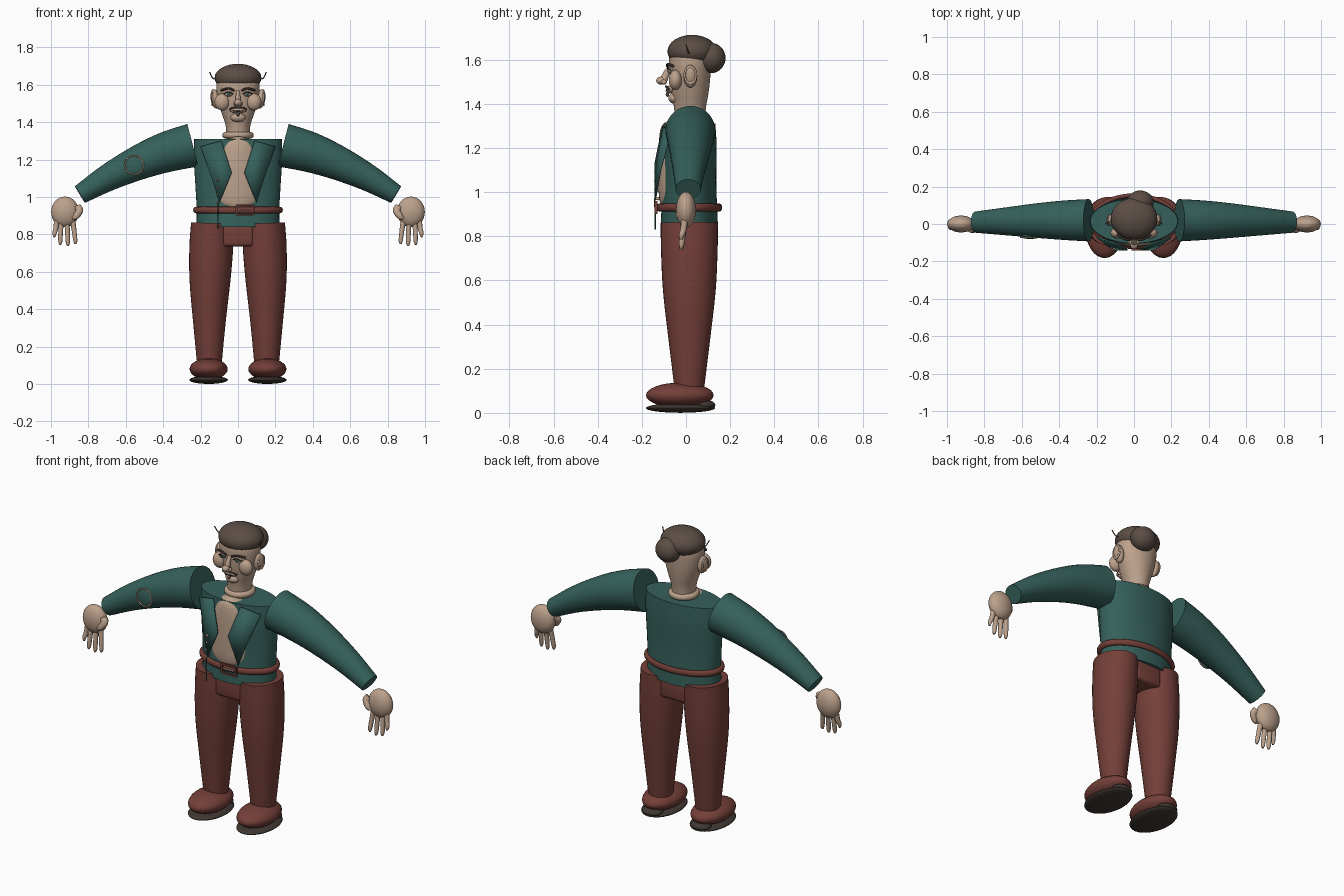
import bpy, bmesh, math
from mathutils import Vector, Matrix

if "Cube" in bpy.data.objects:
    bpy.data.objects.remove(bpy.data.objects["Cube"])


def material(name, rgb):
    m = bpy.data.materials.new(name)
    m.diffuse_color = (*rgb, 1)
    m.use_nodes = True
    m.node_tree.nodes["Principled BSDF"].inputs["Base Color"].default_value = m.diffuse_color
    return m


TEAL = material("teal cloth", (0.036, 0.118, 0.104))
SKIN = material("skin", (0.50, 0.355, 0.26))
MAROON = material("maroon leather", (0.175, 0.05, 0.04))
HAIR = material("brown hair", (0.105, 0.075, 0.06))
DARK = material("dark sole", (0.05, 0.038, 0.032))


def finish(name, bm, mat, angle=40):
    me = bpy.data.meshes.new(name)
    bmesh.ops.recalc_face_normals(bm, faces=bm.faces[:])
    bm.to_mesh(me)
    bm.free()
    me.materials.append(mat)
    ob = bpy.data.objects.new(name, me)
    bpy.context.collection.objects.link(ob)
    bpy.ops.object.select_all(action='DESELECT')
    ob.select_set(True)
    bpy.context.view_layer.objects.active = ob
    bpy.ops.object.shade_smooth_by_angle(angle=math.radians(angle))
    return ob


def ellipsoid(name, c, r, mat, tilt=0, seg=32):
    bm = bmesh.new()
    mx = Matrix.Translation(c) @ Matrix.Rotation(tilt, 4, 'Y') @ Matrix.Diagonal((*r, 1))
    bmesh.ops.create_uvsphere(bm, u_segments=seg, v_segments=seg // 2, radius=1, matrix=mx)
    return finish(name, bm, mat)


def loft(name, keys, mat, seg=36, steps=6):
    """Smooth capped tube through keys (x, y, z, side radius, depth radius)."""
    k = [Vector(p) for p in keys]
    k = [2 * k[0] - k[1]] + k + [2 * k[-1] - k[-2]]
    pts = []
    for i in range(1, len(k) - 2):
        a, b, c, d = k[i - 1:i + 3]
        for j in range(steps + (i == len(k) - 3)):
            t = j / steps
            pts.append(0.5 * (2 * b + (c - a) * t + (2 * a - 5 * b + 4 * c - d) * t * t
                              + (3 * b - a - 3 * c + d) * t ** 3))
    bm = bmesh.new()
    rings = []
    for i, p in enumerate(pts):
        tan = (Vector(pts[min(i + 1, len(pts) - 1)][:3]) - Vector(pts[max(i - 1, 0)][:3])).normalized()
        side = Vector((0, 1, 0)).cross(tan).normalized()
        fwd = tan.cross(side)
        rings.append([bm.verts.new(Vector(p[:3]) + side * p[3] * math.cos(2 * math.pi * q / seg)
                                   + fwd * p[4] * math.sin(2 * math.pi * q / seg)) for q in range(seg)])
    for a, b in zip(rings, rings[1:]):
        for q in range(seg):
            bm.faces.new((a[q], a[q - 1], b[q - 1], b[q]))
    bm.faces.new(rings[0])
    bm.faces.new(rings[-1])
    return finish(name, bm, mat)


def strand(name, pts, r, mat):
    return loft(name, [(*p, r, r) for p in pts], mat, seg=8, steps=4)


def ring(name, c, major, minor, mat, scale=(1, 1, 1), rot=(0, 0, 0)):
    bpy.ops.mesh.primitive_torus_add(location=c, rotation=rot, major_radius=major, minor_radius=minor,
                                     major_segments=48, minor_segments=12)
    ob = bpy.context.object
    ob.name, ob.scale = name, scale
    ob.data.materials.append(mat)
    bpy.ops.object.shade_smooth()
    return ob


def box(name, c, size, mat, bevel=0.0):
    bm = bmesh.new()
    bmesh.ops.create_cube(bm, size=1, matrix=Matrix.Translation(c) @ Matrix.Diagonal((*size, 1)))
    if bevel:
        bmesh.ops.bevel(bm, geom=bm.edges[:], offset=bevel, segments=3, affect='EDGES', profile=0.5)
    return finish(name, bm, mat)


# jacket body, bare chest, collar, belt
CY = 0.015
loft("jacket_body", [(0, CY, 0.84, .222, .13), (0, CY, 0.93, .221, .126), (0, CY, 1.05, .227, .122),
                     (0, CY, 1.2, .236, .124), (0, CY, 1.31, .234, .118)], TEAL, 48)
loft("chest", [(0, -.055, .94, .075, .058), (0, -.055, .97, .115, .066), (0, -.055, 1.03, .128, .07),
               (0, -.055, 1.15, .125, .07), (0, -.055, 1.25, .105, .066), (0, -.055, 1.3, .075, .055),
               (0, -.055, 1.322, .02, .03)], SKIN, 48)
ring("neck_collar", (0, .018, 1.33), .066, .018, SKIN)
ring("belt", (0, CY, .93), .222, .018, MAROON, (1, .62, 1))
for i, (x, z, w, h) in enumerate([(.038, .955, .1, .009), (.038, .905, .1, .009),
                                  (-.008, .93, .009, .05), (.084, .93, .009, .05)]):
    box(f"buckle_bar_{i}", (x, -.136, z), (w, .012, h), MAROON)
box("buckle_pin", (.035, -.136, .93), (.07, .01, .007), SKIN)
box("trouser_seat", (0, CY, .8), (.17, .225, .13), MAROON, .02)

# head, hair cap and bun
HY = .018
loft("head", [(0, HY, 1.30, .062, .066), (0, HY, 1.38, .066, .072), (0, HY, 1.45, .088, .084),
              (0, HY, 1.52, .108, .092), (0, HY, 1.6, .115, .095), (0, HY, 1.67, .09, .08)], SKIN)
ellipsoid("hair_cap", (0, .028, 1.637), (.125, .112, .075), HAIR)
ellipsoid("hair_bun", (.033, .115, 1.607), (.072, .064, .068), HAIR)
ring("bun_coil", (.033, .14, 1.607), .045, .012, HAIR, rot=(math.pi / 2, 0, 0))

# nose, mouth, beard
loft("nose_bridge", [(0, -.075, 1.565, .01, .008), (0, -.088, 1.54, .012, .014),
                     (0, -.1, 1.51, .016, .018)], SKIN, 16)
ellipsoid("nose_tip", (0, -.113, 1.505), (.02, .022, .018), SKIN)
ellipsoid("upper_lip", (0, -.072, 1.465), (.045, .018, .018), SKIN)
ellipsoid("chin", (0, -.05, 1.425), (.04, .03, .025), SKIN)
strand("mouth_line", [(-.028, -.086, 1.462), (0, -.09, 1.458), (.028, -.086, 1.462)], .003, DARK)
ellipsoid("chin_tuft", (0, -.084, 1.443), (.008, .008, .012), HAIR, seg=16)

for s, side in ((-1, "right"), (1, "left")):
    # face parts
    ellipsoid(f"cheek_{side}", (s * .085, -.048, 1.508), (.04, .03, .045), SKIN)
    ellipsoid(f"ear_{side}", (s * .122, .02, 1.525), (.024, .031, .052), SKIN, s * .15)
    ring(f"ear_rim_{side}", (s * .138, .02, 1.53), .026, .005, SKIN, (1.4, 1, 1), (0, math.pi / 2, 0))
    ellipsoid(f"nostril_{side}", (s * .017, -.1, 1.498), (.011, .014, .011), SKIN, seg=16)
    ellipsoid(f"eye_{side}", (s * .05, -.068, 1.55), (.022, .014, .013), SKIN, seg=20)
    ellipsoid(f"iris_{side}", (s * .05, -.08, 1.55), (.009, .004, .009), TEAL, seg=16)
    strand(f"eyelid_{side}", [(s * .026, -.079, 1.55), (s * .05, -.084, 1.562), (s * .076, -.068, 1.55)],
           .003, DARK)
    strand(f"eyebrow_{side}", [(s * .018, -.084, 1.568), (s * .05, -.082, 1.58), (s * .09, -.058, 1.57)],
           .006, HAIR)
    strand(f"moustache_{side}", [(s * .004, -.091, 1.478), (s * .03, -.086, 1.476), (s * .045, -.076, 1.465)],
           .005, HAIR)
    strand(f"hair_wisp_{side}", [(s * .115, .02, 1.63), (s * .135, .01, 1.635), (s * .152, .0, 1.668)],
           .003, HAIR)

    # lapel: thin folded plate standing off the chest
    bm = bmesh.new()
    outline = [(.2, -.075, 1.27), (.09, -.108, 1.30), (.035, -.143, 1.13), (.1, -.143, .97), (.14, -.12, 1.1)]
    v = [bm.verts.new((s * x, y, z)) for x, y, z in outline]
    for f in ((0, 1, 4), (1, 2, 4), (2, 3, 4)):
        bm.faces.new([v[i] for i in f])
    lapel = finish(f"lapel_{side}", bm, TEAL)
    lapel.modifiers.new("thickness", 'SOLIDIFY').thickness = .008

    # sleeve with flat open-looking ends
    loft(f"sleeve_{side}", [(s * .242, .02, 1.277, .117, .113), (s * .38, .02, 1.241, .108, .105),
                            (s * .525, .018, 1.186, .093, .092), (s * .69, .014, 1.106, .073, .074),
                            (s * .845, .01, 1.013, .052, .057)], TEAL)

    # hand
    ellipsoid(f"palm_{side}", (s * .925, 0, .92), (.074, .045, .082), SKIN)
    loft(f"thumb_{side}", [(s * .858, -.012, .945, .022, .02), (s * .848, -.025, .925, .02, .018),
                           (s * .868, -.034, .895, .016, .015), (s * .885, -.036, .885, .006, .006)], SKIN, 16)
    for i, (x0, x1, tip) in enumerate([(.968, .981, .785), (.945, .95, .745), (.915, .91, .738),
                                       (.885, .87, .748)]):
        loft(f"finger_{side}_{i}", [(s * x0, -.005, .88, .015, .016), (s * (x0 + x1) / 2, -.012, .83, .013, .014),
                                    (s * x1, -.02, tip + .02, .011, .012), (s * x1, -.022, tip, .005, .006)],
             SKIN, 14)

    # trouser leg
    loft(f"trouser_leg_{side}", [(s * .138, CY, .86, .113, .13), (s * .143, CY, .73, .117, .128),
                                 (s * .15, CY, .55, .109, .119), (s * .153, CY, .33, .087, .094),
                                 (s * .153, CY, .11, .066, .067)], MAROON)

    # shoe, sole and heel
    ellipsoid(f"shoe_{side}", (s * .157, -.028, .08), (.102, .153, .057), MAROON)
    ellipsoid(f"sole_{side}", (s * .157, -.025, .022), (.103, .157, .0215), DARK)
    ellipsoid(f"heel_{side}", (s * .157, .085, .035), (.06, .048, .024), DARK)

# front placket buttons and a hanging cord
for i in range(4):
    ellipsoid(f"button_{i}", (-.108, -.125, 1.09 - i * .04), (.007, .02, .007), SKIN, seg=12)
strand("hanging_cord", [(-.105, -.142, .97), (-.108, -.14, .9), (-.105, -.14, .83)], .003, TEAL)

# round embroidered patch on the right sleeve
for i, r in enumerate((.05, .026)):
    ring(f"patch_ring_{i}", (-.555, -.072, 1.17), r, .004, SKIN, rot=(math.pi / 2, 0, 0))
ellipsoid("patch", (-.555, -.066, 1.17), (.052, .014, .052), TEAL)
